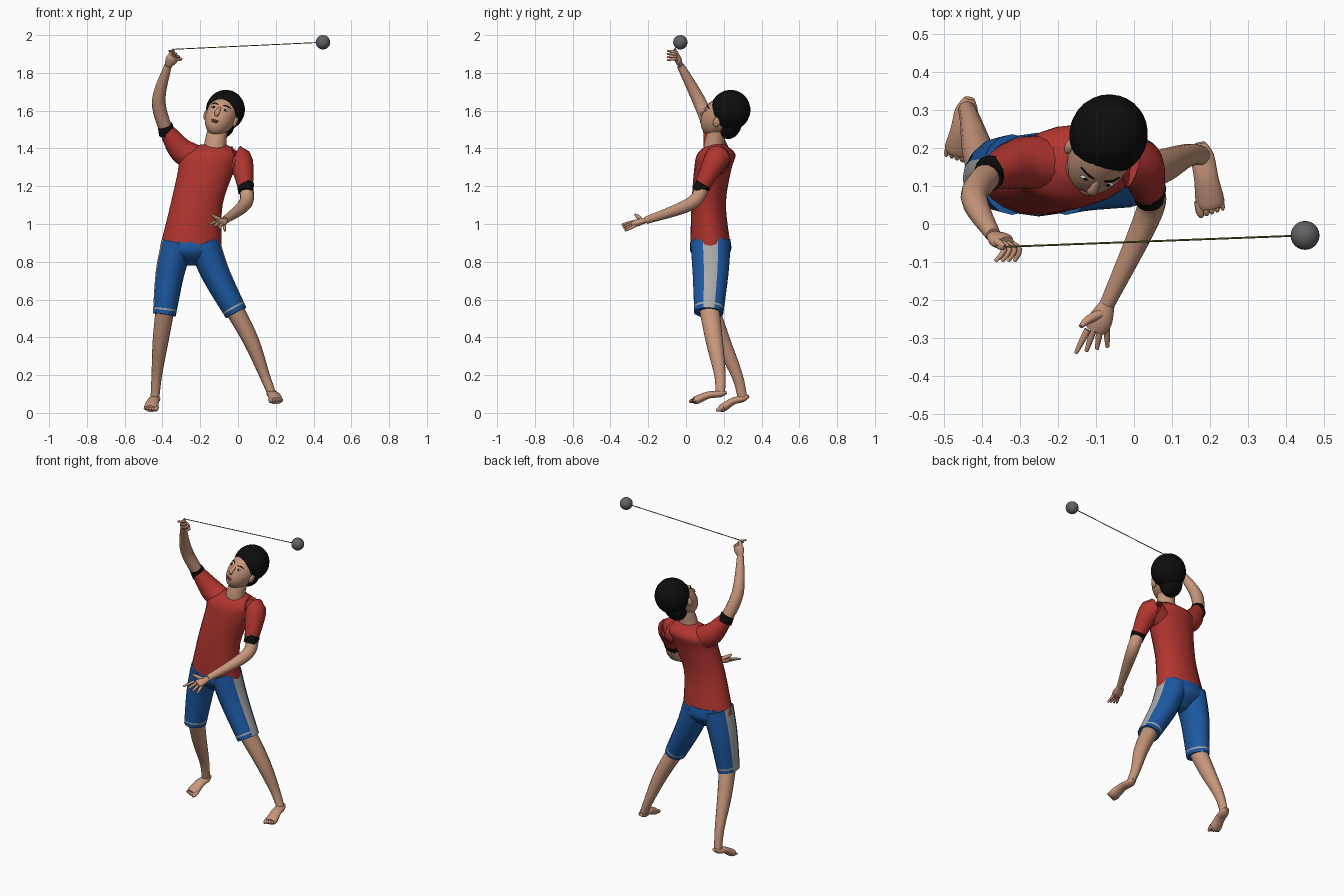
import bpy, bmesh, math
from mathutils import Vector, Matrix

default_cube = bpy.data.objects.get("Cube")
if default_cube:
    bpy.data.objects.remove(default_cube)


def material(name, red, green, blue):
    mat = bpy.data.materials.new(name)
    mat.use_nodes = True
    mat.diffuse_color = (red, green, blue, 1)
    shader = next(node for node in mat.node_tree.nodes if node.type == 'BSDF_PRINCIPLED')
    shader.inputs["Base Color"].default_value = mat.diffuse_color
    return mat


skin = material("skin", .58, .31, .2)
shirt_red = material("shirt red", .44, .035, .028)
shorts_blue = material("shorts blue", .012, .1, .36)
stripe_grey = material("stripe grey", .4, .4, .4)
hair_black = material("hair black", .004, .004, .004)
ball_grey = material("ball grey", .13, .12, .13)
string_olive = material("string olive", .16, .16, .02)
lip_rose = material("lip rose", .36, .13, .1)
eye_white = material("eye white", .6, .6, .55)


def finish(name, bm, materials, matrix):
    bmesh.ops.recalc_face_normals(bm, faces=bm.faces)
    bm.transform(matrix)
    mesh = bpy.data.meshes.new(name)
    bm.to_mesh(mesh)
    bm.free()
    for mat in materials:
        mesh.materials.append(mat)
    part = bpy.data.objects.new(name, mesh)
    bpy.context.collection.objects.link(part)
    bpy.ops.object.select_all(action='DESELECT')
    part.select_set(True)
    bpy.context.view_layer.objects.active = part
    bpy.ops.object.shade_smooth_by_angle(angle=math.radians(50))


def sample(keys, count):
    """Evenly sample a smooth curve through numbers or vectors."""
    last = len(keys) - 1
    result = []
    for step in range(count + 1):
        position = last * step / count
        index = min(int(position), last - 1)
        t = position - index
        before, start, end, after = (keys[max(0, min(last, index + k))] for k in (-1, 0, 1, 2))
        bend = 2 * before - 5 * start + 4 * end - after
        twist = 3 * (start - end) + after - before
        result.append(start + (end - before + (bend + twist * t) * t) * (t / 2))
    return result


def tube(name, materials, path, widths, depth=1, sides=14, count=12, upright=False,
         rule=None, matrix=Matrix()):
    """Sweep an ellipse along a path; depth is its front-to-side ratio."""
    centres = sample([Vector(point) for point in path], count)
    radii = sample(widths, count)
    bm = bmesh.new()
    rings = []
    for i, (centre, radius) in enumerate(zip(centres, radii)):
        along = (centres[min(i + 1, count)] - centres[max(i - 1, 0)]).normalized()
        if upright:
            along = Vector((0, 0, 1))
        across = Vector((1, 0, 0))
        across = (across - along * across.dot(along)).normalized()
        deep = along.cross(across) * depth
        angles = [math.tau * k / sides for k in range(sides)]
        rings.append([bm.verts.new(centre + (across * math.cos(a) + deep * math.sin(a)) * radius)
                      for a in angles])
    for i, (lower, upper) in enumerate(zip(rings, rings[1:])):
        for k in range(sides):
            face = bm.faces.new((lower[k - 1], lower[k], upper[k], upper[k - 1]))
            if rule:
                face.material_index = rule(i, k)
    bm.faces.new(rings[0])
    bm.faces.new(rings[-1])
    finish(name, bm, materials, matrix)


def ellipsoid(name, mat, centre, radii, matrix=Matrix(), segments=24):
    bm = bmesh.new()
    bmesh.ops.create_uvsphere(bm, u_segments=segments, v_segments=segments // 2, radius=1)
    shape = Matrix.Translation(centre) @ Matrix.Diagonal((*radii, 1))
    finish(name, bm, [mat], matrix @ shape)


def arm(side, shoulder, cuff, elbow, wrist):
    shoulder, cuff, elbow = Vector(shoulder), Vector(cuff), Vector(elbow)
    inner = shoulder.lerp(Vector((-.13, .16, 1.3)), .5)
    reach = (elbow - cuff).normalized() * .025
    tube(side + "_sleeve", [shirt_red], [inner, shoulder, cuff], [.07, .067, .04])
    tube(side + "_cuff", [hair_black], [cuff - reach, cuff + reach], [.045, .04], count=2)
    tube(side + "_arm", [skin], [cuff - reach, elbow, wrist], [.036, .036, .02])


def hand(side, wrist, knuckles, across, reach, curl, thumb_tip):
    wrist, knuckles, across = Vector(wrist), Vector(knuckles), Vector(across)
    reach, curl = Vector(reach), Vector(curl)
    tube(side + "_palm", [skin], [wrist, wrist.lerp(knuckles, .6), knuckles], [.02, .032, .027], .6)
    for i in range(4):
        base = wrist.lerp(knuckles, .9) + across * (i / 3 - .5)
        fan = across * (i - 1) / 9
        tube(side + "_finger", [skin], [base, base + reach + fan, base + reach + curl + fan * 2],
             [.009, .008, .005], sides=8, count=6)
    thumb_base = wrist.lerp(knuckles, .3)
    bend = thumb_base.lerp(Vector(thumb_tip), .5) - across / 4
    tube(side + "_thumb", [skin], [thumb_base, bend, thumb_tip], [.013, .011, .006], sides=8, count=6)


def leg(side, waist, thigh, hem, calf, ankle, heel, ball, outward):
    # Shorts leg with an outer stripe and a stitched hem
    outer = (0, 1) if outward > 0 else (8, 9)
    tube(side + "_shorts_leg", [shorts_blue, stripe_grey], [waist, thigh, hem], [.085, .076, .061], 1.25,
         sides=16, count=40, rule=lambda i, k: int(k in outer or i == 36))
    # Shin and foot
    heel, ball = Vector(heel), Vector(ball)
    knee = Vector(hem).lerp(Vector(thigh), .15)
    tube(side + "_shin", [skin], [knee, calf, ankle, heel], [.05, .042, .028, .023], 1.1)
    ahead = (ball - heel).normalized()
    lift = Vector((0, 0, .01))
    tube(side + "_foot", [skin], [heel - ahead * .035, heel, heel.lerp(ball, .5) + lift, ball, ball + ahead * .02],
         [.014, .03, .032, .038, .03], .6)
    for i in range(5):
        toe = ball + Vector((outward * (i - 2) * .015, 0, 0))
        size = 1 - i / 9
        tube(side + "_toe", [skin], [toe, toe + ahead * size * .03, toe + ahead * size * .045],
             [size * .012, size * .012, size * .005], sides=8, count=4)


# Shirt body
tube("shirt", [shirt_red], [(-.25, .13, .88), (-.22, .12, 1.1), (-.17, .14, 1.28), (-.15, .16, 1.37), (-.13, .16, 1.42)],
     [.163, .138, .148, .153, .07], .66, sides=20, count=16, upright=True)

# Arms and hands
right_wrist, left_wrist = (-.37, -.03, 1.84), (-.07, -.21, 1.02)
string_start = Vector((-.34, -.06, 1.925))
arm("right", (-.3, .16, 1.39), (-.38, .13, 1.5), (-.42, .07, 1.65), right_wrist)
arm("left", (.01, .16, 1.34), (.04, .08, 1.19), (.04, .03, 1.11), left_wrist)
hand("right", right_wrist, (-.34, -.05, 1.89), (.03, 0, -.03), (.02, -.02, .01), (-.02, -.03, 0), string_start)
hand("left", left_wrist, (-.1, -.28, 1), (.05, .01, -.02), (-.01, -.03, -.01), (-.01, -.03, -.01), (-.14, -.27, 1.05))
tube("right_pointer", [skin], [(-.36, -.05, 1.88), (-.35, -.06, 1.91), string_start], [.01, .009, .006], sides=8)

# Shorts and legs
tube("shorts_seat", [shorts_blue], [(-.25, .13, .92), (-.25, .13, .85), (-.24, .13, .78)], [.15, .15, .05], .7,
     sides=16, upright=True)
leg("right", (-.32, .13, .9), (-.36, .13, .74), (-.39, .12, .52), (-.41, .19, .38), (-.43, .27, .2),
    (-.44, .3, .075), (-.46, .2, .03), -1)
leg("left", (-.18, .13, .9), (-.12, .13, .74), (-.01, .12, .53), (.07, .15, .38), (.14, .18, .2),
    (.18, .18, .1), (.2, .06, .07), 1)

# Neck and head, turned, tilted and looking up
tube("neck", [skin], [(-.125, .15, 1.36), (-.12, .15, 1.43), (-.1, .175, 1.54)], [.065, .058, .052], .93, upright=True)
turn = Matrix.Translation((-.085, .19, 1.58))
for axis, degrees in (('Z', -15), ('Y', 14), ('X', -22)):
    turn = turn @ Matrix.Rotation(math.radians(degrees), 4, axis)
jaw_slope = Matrix()
jaw_slope[1][2] = .25
ellipsoid("head", skin, (0, 0, 0), (.082, .093, .132), turn @ jaw_slope, 28)
ellipsoid("hair", hair_black, (0, .036, .04), (.103, .106, .108), turn, 28)
ellipsoid("hair_nape", hair_black, (0, .06, -.035), (.07, .06, .08), turn)
tube("nose", [skin], [(0, -.085, .01), (0, -.105, -.03), (0, -.09, -.05)], [.007, .014, .008], .7, sides=10, matrix=turn)
for side, s in (("right", -1), ("left", 1)):
    ellipsoid(side + "_ear", skin, (s * .083, 0, -.022), (.011, .019, .03), turn)
    ellipsoid(side + "_eye", eye_white, (s * .032, -.083, 0), (.015, .006, .006), turn)
    ellipsoid(side + "_iris", hair_black, (s * .032, -.087, 0), (.006, .003, .006), turn)
    tube(side + "_brow", [hair_black], [(s * .014, -.088, .02), (s * .034, -.083, .025), (s * .054, -.066, .02)],
         [.002, .003, .002], sides=6, matrix=turn)
ellipsoid("upper_lip", lip_rose, (0, -.094, -.072), (.021, .006, .004), turn)
ellipsoid("lower_lip", lip_rose, (0, -.093, -.08), (.017, .007, .005), turn)

# Ball on its string
ball_centre = Vector((.45, -.03, 1.962))
ellipsoid("ball", ball_grey, ball_centre, (.038, .038, .038))
tube("string", [string_olive], [string_start, ball_centre], [.0025, .0025], sides=6, count=1)
